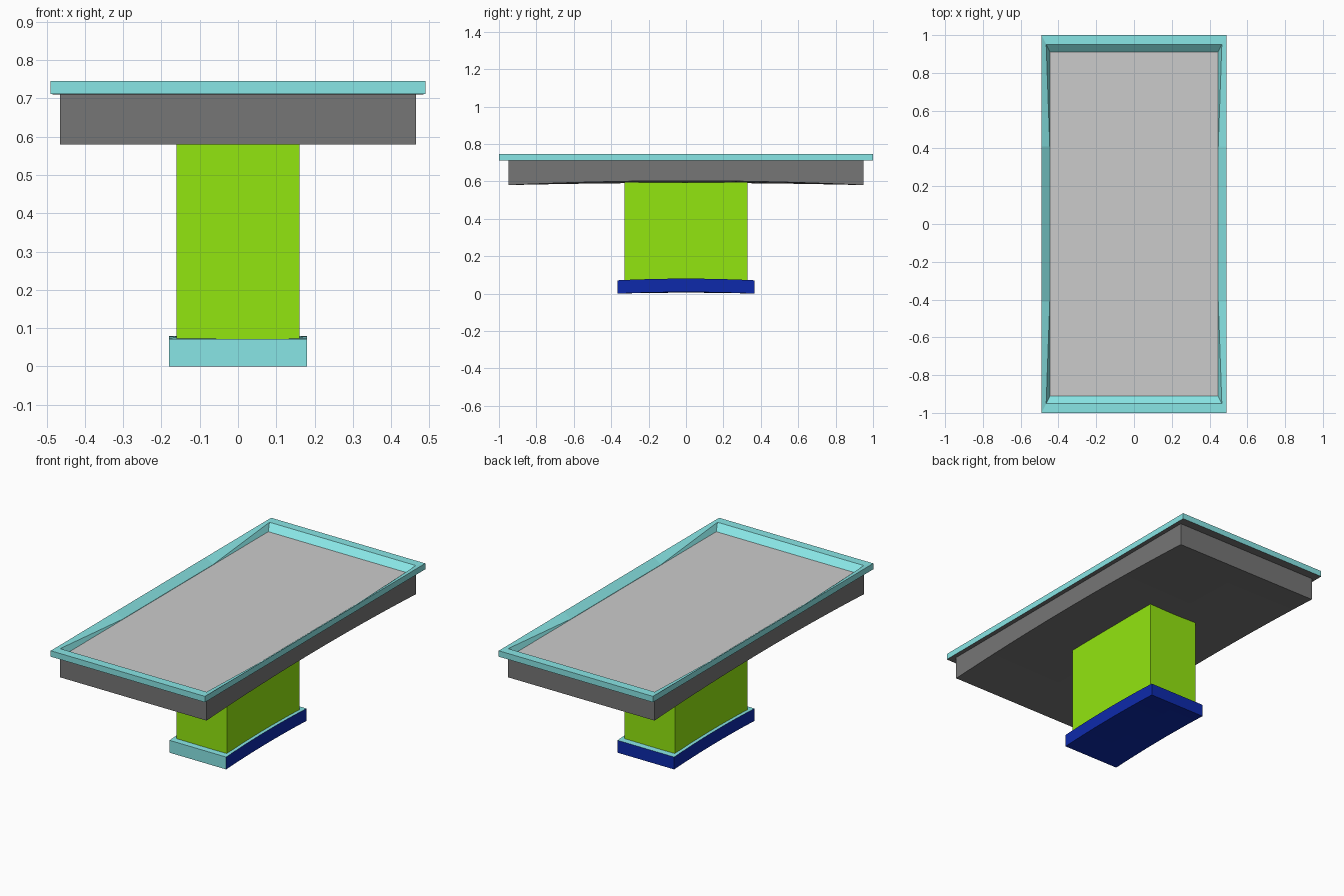
import bpy, bmesh

if "Cube" in bpy.data.objects:
    bpy.data.objects.remove(bpy.data.objects["Cube"])


def material(name, rgb):
    m = bpy.data.materials.new(name)
    m.diffuse_color = (*rgb, 1)
    m.use_nodes = True
    m.node_tree.nodes["Principled BSDF"].inputs["Base Color"].default_value = m.diffuse_color
    return m


TEAL = material("teal", (0.25, 0.79, 0.79))
DARK = material("dark_grey", (0.18, 0.18, 0.18))
GREEN = material("green", (0.29, 0.79, 0.005))
BLUE = material("blue", (0.004, 0.023, 0.41))
BED = material("bed_grey", (0.61, 0.61, 0.61))


def finish(name, bm, mats):
    bmesh.ops.recalc_face_normals(bm, faces=bm.faces[:])
    me = bpy.data.meshes.new(name)
    bm.to_mesh(me)
    bm.free()
    for m in mats:
        me.materials.append(m)
    ob = bpy.data.objects.new(name, me)
    bpy.context.collection.objects.link(ob)
    return ob


def slab(name, hx, hy, z0, z1, rise0, rise1, mats, mid=(1, 1), n=12, pick=None):
    """Box whose bottom and top arch along y; mid scales the arch at x = 0."""
    bm = bmesh.new()
    rows = []
    for i in range(n + 1):
        t = 2 * i / n - 1
        a = 1 - t * t
        ring = []
        for x, k in ((-1, 1), (0, mid[0]), (1, 1)):
            ring.append(bm.verts.new((x * hx, t * hy, z0 + rise0 * a * k)))
        for x, k in ((1, 1), (0, mid[1]), (-1, 1)):
            ring.append(bm.verts.new((x * hx, t * hy, z1 + rise1 * a * k)))
        rows.append(ring)
    for a, b in zip(rows, rows[1:]):
        for j in range(6):
            k = (j + 1) % 6
            bm.faces.new((a[j], a[k], b[k], b[j]))
    bm.faces.new(rows[0])
    bm.faces.new(rows[-1])
    bmesh.ops.recalc_face_normals(bm, faces=bm.faces[:])
    if pick:
        for f in bm.faces:
            f.material_index = pick(f.normal)
    return finish(name, bm, mats)


# Base plate: teal front and top, blue elsewhere
slab("base_plate", 0.18, 0.365, 0, 0.071, 0.008, 0.009, [BLUE, TEAL], mid=(0.6, 0.6),
     pick=lambda n: 1 if n.y < -0.9 or n.z > 0.5 else 0)

# Pedestal
slab("pedestal", 0.16, 0.33, 0.07, 0.595, 0, 0, [GREEN], n=2)

# Tabletop body: arched dark underside, flat light bed on top
slab("table_body", 0.465, 0.95, 0.58, 0.711, 0.023, 0, [DARK, BED], mid=(0.5, 1),
     pick=lambda n: 1 if n.z > 0.5 else 0)


# Rim: a frame with sloping inner walls; the side rails dip to the bed mid-length
def loop(bm, x_end, y_end, x_mid, z, z_mid):
    right = [(x_end, -y_end, z), (x_mid, -0.41, z_mid),
             (x_mid, 0.41, z_mid), (x_end, y_end, z)]
    left = [(-x, -y, h) for x, y, h in right]
    return [bm.verts.new(p) for p in right + left]


bm = bmesh.new()
loops = [loop(bm, 0.49, 1.0, 0.49, 0.711, 0.711),
         loop(bm, 0.49, 1.0, 0.49, 0.745, 0.745),
         loop(bm, 0.465, 0.95, 0.446, 0.745, 0.713),
         loop(bm, 0.445, 0.91, 0.445, 0.710, 0.710)]
for i in range(4):
    a, b = loops[i], loops[(i + 1) % 4]
    for j in range(8):
        k = (j + 1) % 8
        f = bm.faces.new((a[j], a[k], b[k], b[j]))
        f.material_index = 1 if i == 3 else 0
finish("table_rim", bm, [TEAL, DARK])
